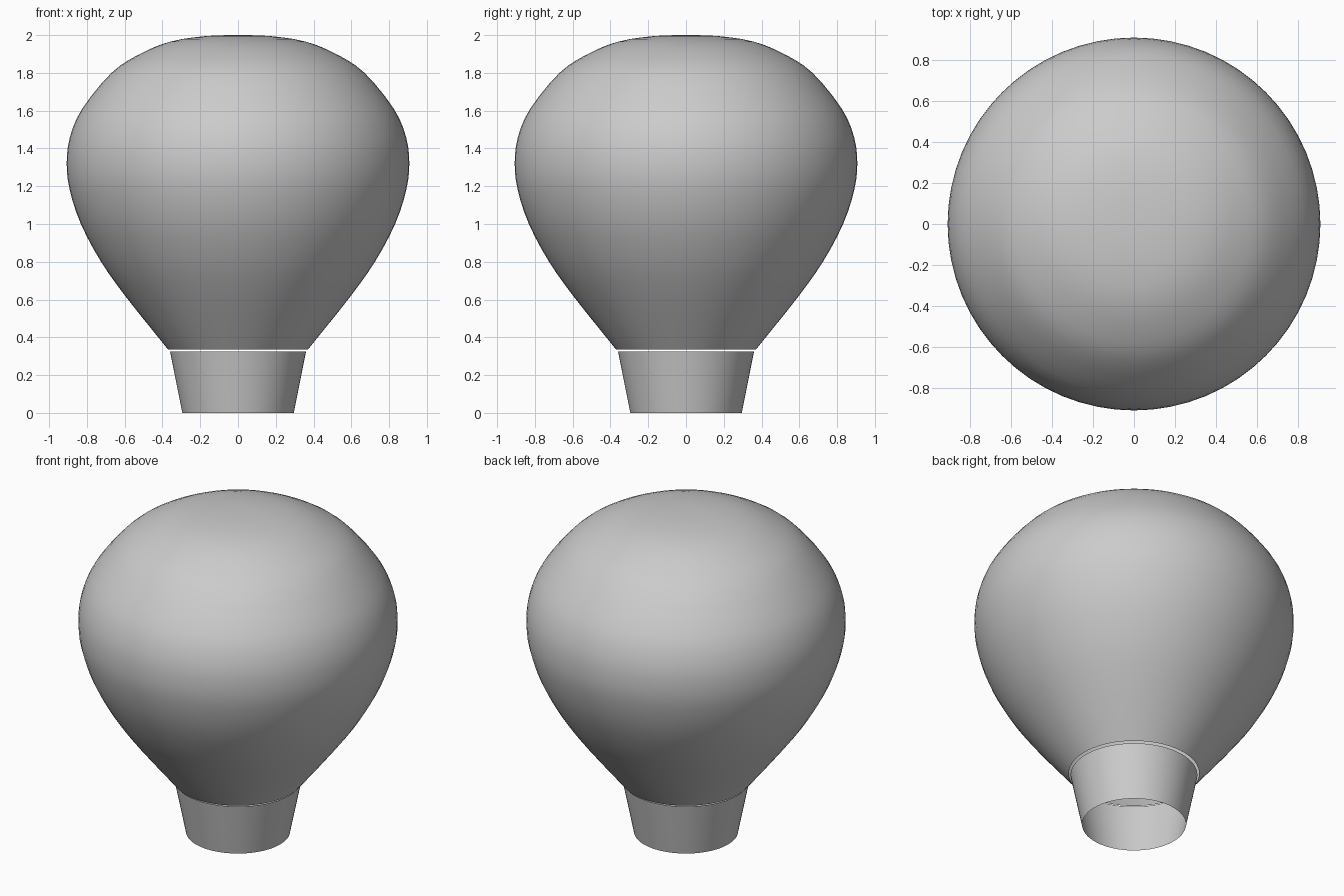
import bpy
import bmesh
import math
from mathutils import Vector

cube = bpy.data.objects.get("Cube")
if cube:
    bpy.data.objects.remove(cube, do_unlink=True)

# One plain grey fabric
GREY = (0.6, 0.6, 0.6, 1.0)
fabric = bpy.data.materials.new("grey_fabric")
fabric.use_nodes = True
fabric.diffuse_color = GREY
bsdf = fabric.node_tree.nodes["Principled BSDF"]
bsdf.inputs["Base Color"].default_value = GREY
bsdf.inputs["Roughness"].default_value = 0.7


def smooth_profile(points, steps):
    """Run a Catmull-Rom curve through (radius, height) points."""
    pts = [Vector(p) for p in points]
    pts = [2 * pts[0] - pts[1]] + pts + [Vector((-pts[-2].x, pts[-2].y))]
    out = []
    for a, b, c, d in zip(pts, pts[1:], pts[2:], pts[3:]):
        for i in range(steps):
            t = i / steps
            out.append(0.5 * (2 * b + (c - a) * t
                              + (2 * a - 5 * b + 4 * c - d) * t ** 2
                              + (3 * b - a - 3 * c + d) * t ** 3))
    return out + [pts[-2]]


def lathe(name, profile, segments):
    """Turn a bottom-to-top profile around z into an open smooth shell."""
    bm = bmesh.new()
    verts = [bm.verts.new((r, 0, z)) for r, z in profile]
    edges = [bm.edges.new(pair) for pair in zip(verts, verts[1:])]
    bmesh.ops.spin(bm, geom=verts + edges, cent=(0, 0, 0), axis=(0, 0, 1),
                   angle=math.tau, steps=segments, use_duplicate=False)
    bmesh.ops.remove_doubles(bm, verts=bm.verts, dist=0.0005)
    bmesh.ops.recalc_face_normals(bm, faces=bm.faces)
    # Keep the outside of the shell facing away from the axis
    side = max(bm.faces, key=lambda f: f.calc_center_median().xy.length)
    if side.normal.dot(side.calc_center_median().xy.to_3d()) < 0:
        bmesh.ops.reverse_faces(bm, faces=bm.faces)
    mesh = bpy.data.meshes.new(name)
    bm.to_mesh(mesh)
    bm.free()
    mesh.materials.append(fabric)
    mesh.shade_smooth()
    obj = bpy.data.objects.new(name, mesh)
    bpy.context.collection.objects.link(obj)
    return obj


# Balloon envelope, open at the mouth
envelope = [(0.37, 0.335), (0.59, 0.61), (0.725, 0.8), (0.832, 1.0),
            (0.891, 1.18), (0.907, 1.32), (0.89, 1.46), (0.825, 1.61),
            (0.67, 1.8), (0.52, 1.9), (0.36, 1.965), (0.18, 1.994), (0, 2)]
lathe("envelope", smooth_profile(envelope, 3), 64)

# Flared skirt hanging just under the mouth, open at both ends
lathe("skirt", [(0.295, 0), (0.36, 0.325)], 64)
